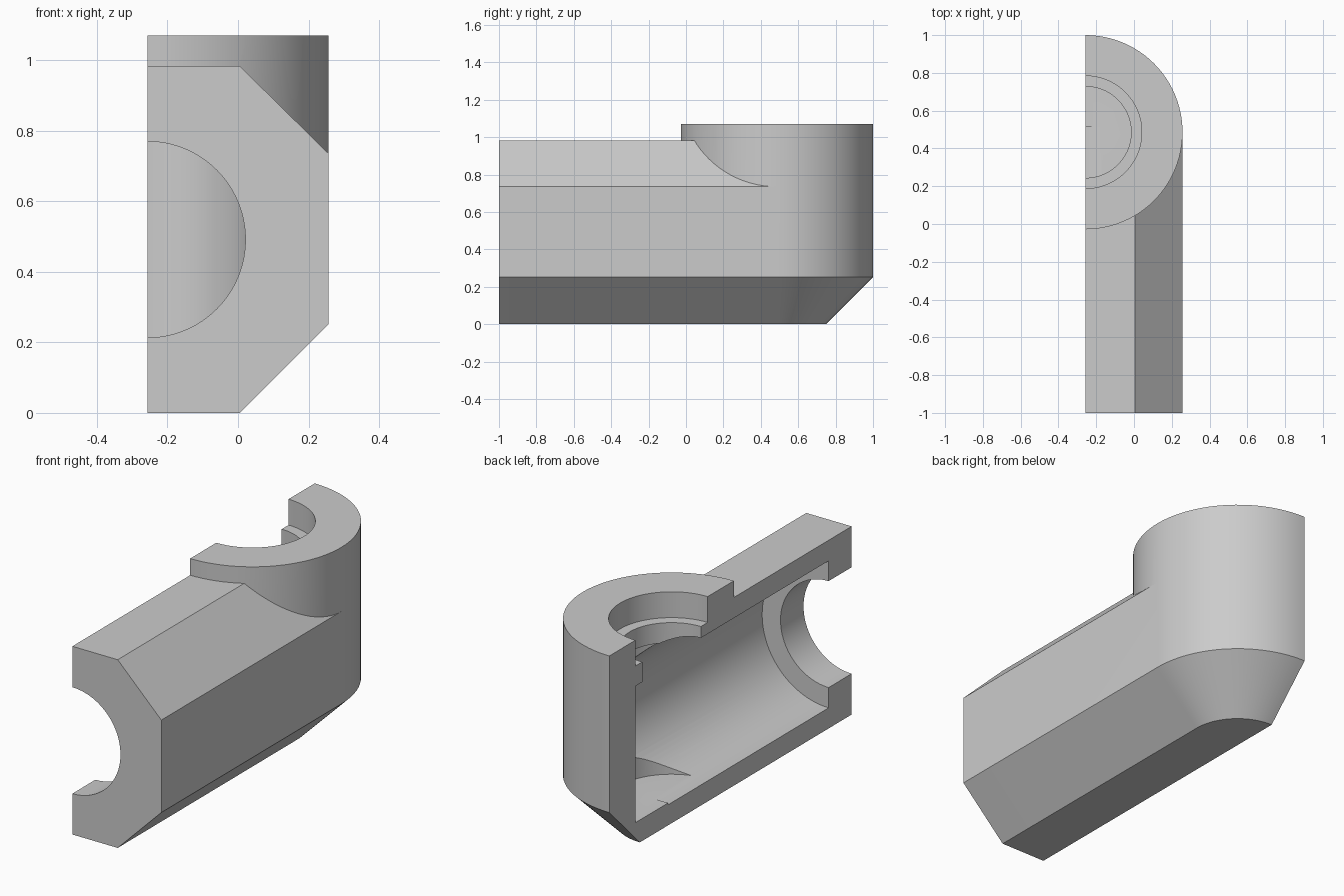
import bpy, bmesh, math
from mathutils import Matrix, Vector

SEG = 96
CUT_X = -0.257        # section plane, also the axis of both bores
ELBOW_Y = 0.486       # axis of the vertical branch
BORE_Z = 0.4915       # axis of the horizontal branch
WIDE, NARROW = 0.514, 0.262

cube = bpy.data.objects.get("Cube")
if cube:
    bpy.data.objects.remove(cube, do_unlink=True)

grey = bpy.data.materials.new("plain grey")
grey.use_nodes = True
grey.diffuse_color = (0.6, 0.6, 0.6, 1)
grey.node_tree.nodes["Principled BSDF"].inputs["Base Color"].default_value = (0.6, 0.6, 0.6, 1)


def finish(bm, name):
    bmesh.ops.recalc_face_normals(bm, faces=bm.faces)
    mesh = bpy.data.meshes.new(name)
    bm.to_mesh(mesh)
    bm.free()
    mesh.materials.append(grey)
    obj = bpy.data.objects.new(name, mesh)
    bpy.context.collection.objects.link(obj)
    return obj


def loft(name, rings):
    """Skin a stack of equal-sized closed rings and cap both ends."""
    bm = bmesh.new()
    loops = [[bm.verts.new(p) for p in ring] for ring in rings]
    for low, high in zip(loops, loops[1:]):
        for i in range(len(low)):
            j = (i + 1) % len(low)
            bm.faces.new((low[i], low[j], high[j], high[i]))
    bm.faces.new(loops[0])
    bm.faces.new(loops[-1])
    return finish(bm, name)


def ring_z(radius, z):
    angles = [math.tau * i / SEG for i in range(SEG)]
    return [Vector((CUT_X + radius * math.cos(a), ELBOW_Y + radius * math.sin(a), z)) for a in angles]


def stadium(half, z):
    """Straight-sided outline with a round back end."""
    arc = ring_z(half, z)[:SEG // 2 + 1]
    return arc + [Vector((CUT_X - half, -1, z)), Vector((CUT_X + half, -1, z))]


def upright(name, radius, z0, z1):
    return loft(name, [ring_z(radius, z0), ring_z(radius, z1)])


def lengthwise(name, radius, y0, y1):
    def ring(y):
        angles = [math.tau * i / SEG for i in range(SEG)]
        return [Vector((CUT_X + radius * math.cos(a), y, BORE_Z + radius * math.sin(a))) for a in angles]
    return loft(name, [ring(y0), ring(y1)])


def combine(target, tool, operation):
    tool.hide_render = True
    mod = target.modifiers.new(operation.title(), 'BOOLEAN')
    mod.operation, mod.object, mod.solver = operation, tool, 'EXACT'
    bpy.ops.object.select_all(action='DESELECT')
    bpy.context.view_layer.objects.active = target
    target.select_set(True)
    bpy.ops.object.modifier_apply(modifier=mod.name)
    bpy.data.objects.remove(tool, do_unlink=True)


# Chamfered body with a rounded back
body = loft("elbow_fitting_half", [
    stadium(NARROW, 0), stadium(WIDE, 0.252), stadium(WIDE, 0.735), stadium(NARROW, 0.983)])

# Round collar of the vertical branch
combine(body, upright("collar", WIDE, 0.735, 1.07), 'UNION')

# Horizontal opening and wider inner bore
combine(body, lengthwise("front_opening", 0.278, -1.1, -0.7), 'DIFFERENCE')
combine(body, lengthwise("main_bore", 0.384, -0.81, 0.515), 'DIFFERENCE')

# Vertical socket, retaining lip and lower pocket
combine(body, upright("lower_pocket", 0.298, 0.117, 0.83), 'DIFFERENCE')
combine(body, upright("lip_hole", 0.242, 0.7, 1.0), 'DIFFERENCE')
combine(body, upright("top_socket", 0.298, 0.935, 1.2), 'DIFFERENCE')

# Lengthwise section cut
bm = bmesh.new()
bmesh.ops.create_cube(bm, size=4, matrix=Matrix.Translation((CUT_X - 2, 0, 0.5)))
combine(body, finish(bm, "section_cutter"), 'DIFFERENCE')

bpy.ops.object.shade_smooth_by_angle(angle=math.radians(30))
